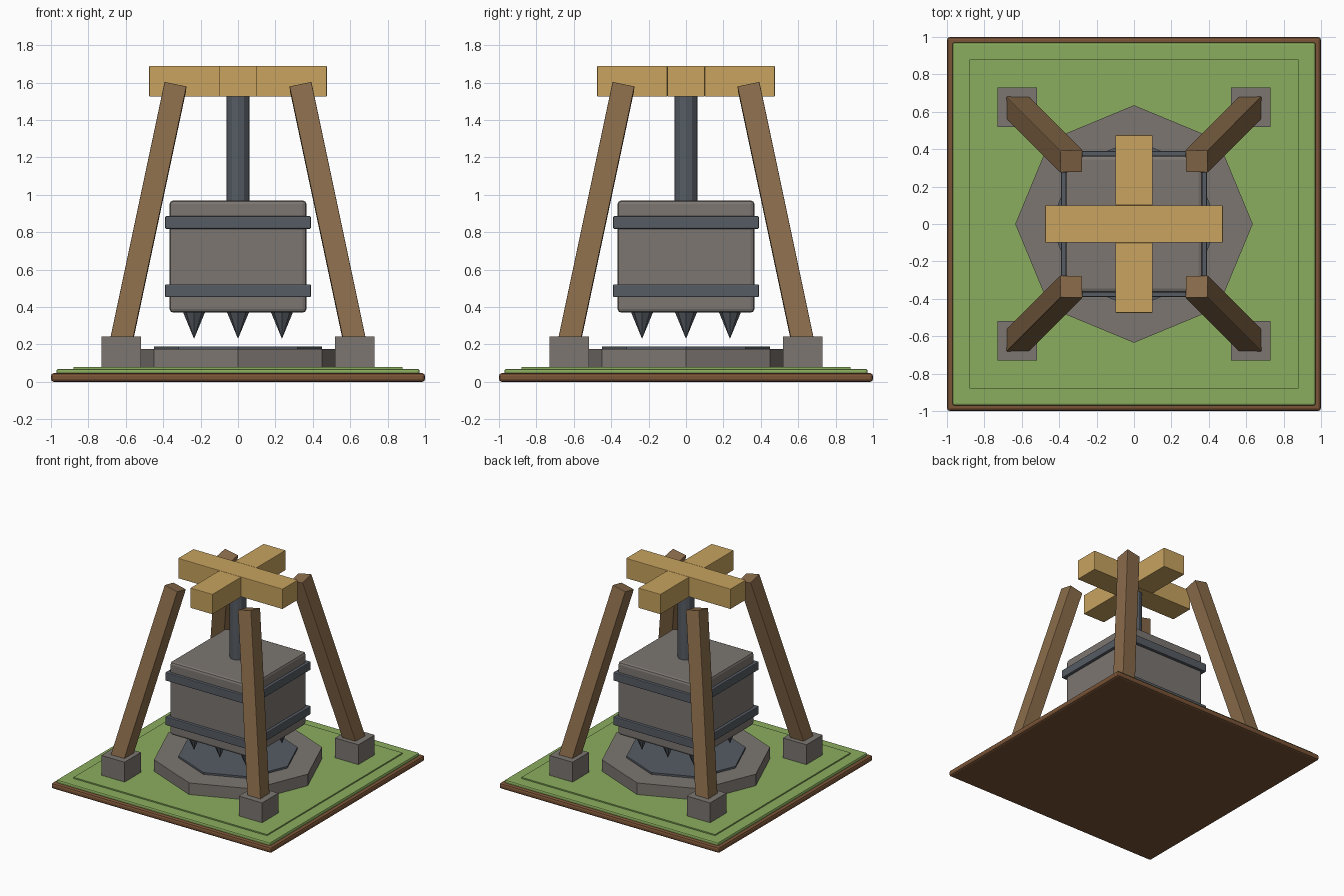
import bpy, math
from mathutils import Vector

cube = bpy.data.objects.get("Cube")
if cube:
    bpy.data.objects.remove(cube, do_unlink=True)


def material(name, rgb):
    # sRGB bytes converted to linear values
    lin = [((c / 255 + 0.055) / 1.055) ** 2.4 for c in rgb] + [1.0]
    m = bpy.data.materials.new(name)
    m.use_nodes = True
    m.diffuse_color = lin
    m.node_tree.nodes["Principled BSDF"].inputs["Base Color"].default_value = lin
    return m


soil = material("soil brown", (122, 84, 55))
grass = material("grass green", (139, 174, 94))
stone = material("stone grey", (124, 118, 113))
metal = material("dark metal", (86, 92, 100))
timber = material("dark timber", (137, 107, 74))
plank = material("light timber", (200, 163, 95))


def finish(obj, name, mat, bevel=0.0, segments=2):
    obj.name = name
    obj.data.materials.append(mat)
    if bevel:
        mod = obj.modifiers.new("Bevel", 'BEVEL')
        mod.width = bevel
        mod.segments = segments
    return obj


def box(name, mat, x, y, z0, z1, at=(0, 0), bevel=0.0):
    """Box with half sizes x, y between heights z0 and z1."""
    bpy.ops.mesh.primitive_cube_add(size=2, location=(at[0], at[1], (z0 + z1) / 2))
    obj = bpy.context.object
    for v in obj.data.vertices:
        v.co = (v.co.x * x, v.co.y * y, v.co.z * (z1 - z0) / 2)
    return finish(obj, name, mat, bevel)


def prism(name, mat, sides, r0, r1, z0, z1, at=(0, 0)):
    bpy.ops.mesh.primitive_cone_add(vertices=sides, radius1=r0, radius2=r1,
                                    depth=z1 - z0, location=(*at, (z0 + z1) / 2))
    return finish(bpy.context.object, name, mat)


# Ground
box("soil_base", soil, 1, 1, 0, 0.047, bevel=0.016)
box("grass_layer", grass, 0.97, 0.97, 0.03, 0.07, bevel=0.01)
box("grass_raised_panel", grass, 0.88, 0.88, 0.06, 0.08)

# Anvil under the crusher
prism("stone_octagon", stone, 8, 0.635, 0.635, 0.07, 0.175)
prism("metal_strike_plate", metal, 8, 0.45, 0.45, 0.16, 0.19)

# Hanging block with bands, shaft and spikes
box("crusher_block", stone, 0.366, 0.366, 0.37, 0.97, bevel=0.02)
for label, z in (("lower", 0.487), ("upper", 0.852)):
    box(label + "_band", metal, 0.39, 0.39, z - 0.034, z + 0.034, bevel=0.006)
prism("piston_shaft", metal, 12, 0.062, 0.062, 0.95, 1.54)
for i in (-1, 0, 1):
    for j in (-1, 0, 1):
        prism("spike", metal, 8, 0.0, 0.06, 0.23, 0.375, (i * 0.235, j * 0.235))

# Crossed top beams as one solid plus shape
a, b = 0.1, 0.475
box("cross_beam_long", plank, b, a, 1.525, 1.69, bevel=0.004)
for side, s in (("front", -1), ("back", 1)):
    box("cross_beam_" + side, plank, a, (b - a) / 2, 1.525, 1.69,
        (0, s * (a + b) / 2), bevel=0.004)

# Leaning legs in stone feet
for side, sx in (("left", 1), ("right", -1)):
    for end, sy in (("front", -1), ("back", 1)):
        label = end + "_" + side
        box(label + "_foot", stone, 0.106, 0.106, 0.07, 0.243, (sx * 0.625, sy * 0.625))
        low = Vector((sx * 0.64, sy * 0.64, 0.14))
        top = Vector((sx * 0.335, sy * 0.335, 1.58))
        d = top - low
        leg = box(label + "_leg", timber, 0.06, 0.06, 0, d.length, bevel=0.004)
        leg.location = (low + top) / 2
        leg.rotation_mode = 'QUATERNION'
        leg.rotation_quaternion = Vector((0, 0, 1)).rotation_difference(d)
